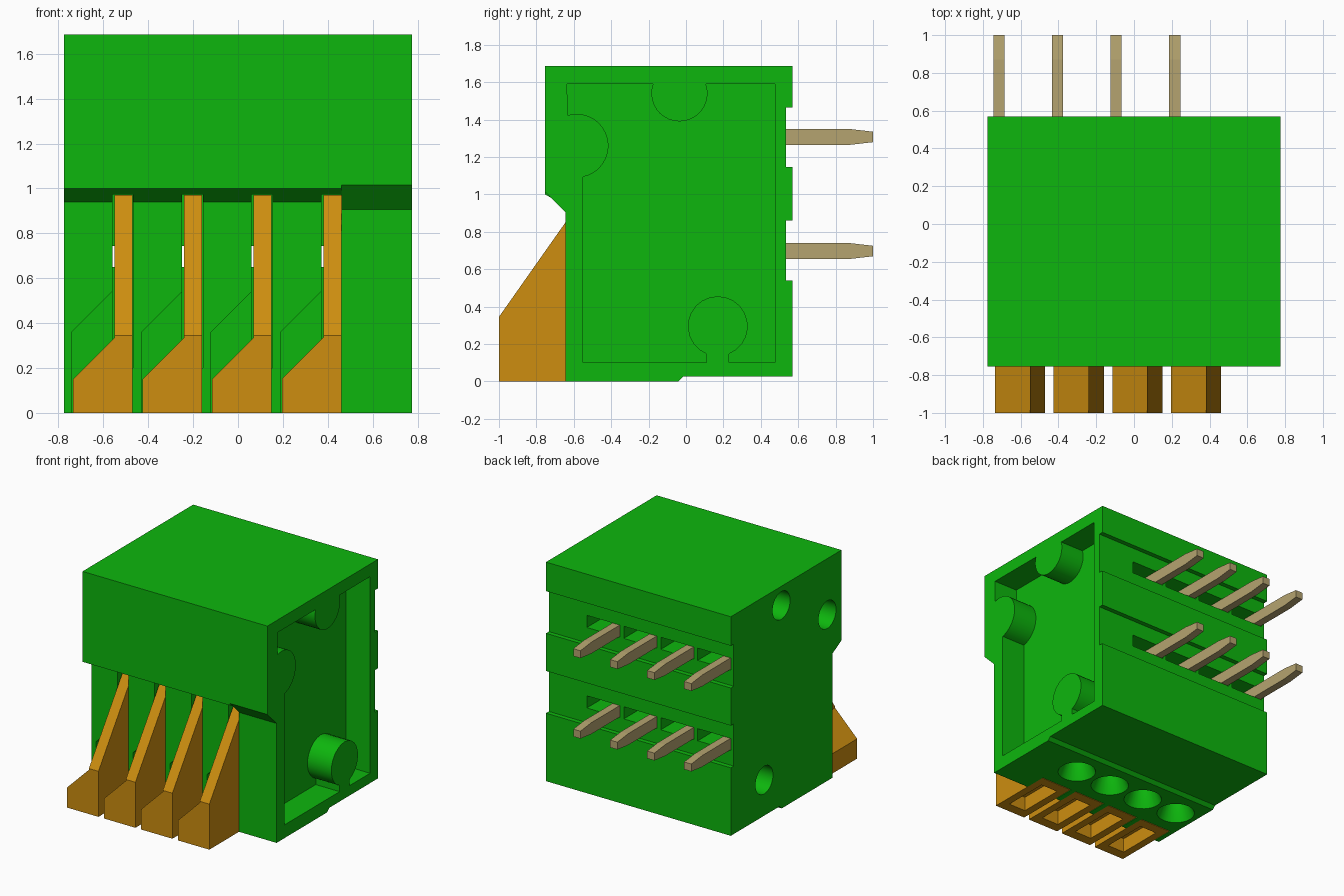
import bpy, bmesh, math
from mathutils import Matrix, Vector

cube = bpy.data.objects.get("Cube")
if cube:
    bpy.data.objects.remove(cube, do_unlink=True)


def material(name, rgb):
    m = bpy.data.materials.new(name)
    m.use_nodes = True
    m.diffuse_color = (*rgb, 1)
    m.node_tree.nodes["Principled BSDF"].inputs["Base Color"].default_value = (*rgb, 1)
    return m


GREEN = material("green plastic", (0.004, 0.47, 0.004))
ORANGE = material("orange plastic", (0.61, 0.27, 0.005))
METAL = material("tan metal", (0.46, 0.37, 0.16))


def to_object(name, bm, mat=None):
    bmesh.ops.recalc_face_normals(bm, faces=bm.faces)
    me = bpy.data.meshes.new(name)
    bm.to_mesh(me)
    bm.free()
    if mat:
        me.materials.append(mat)
    ob = bpy.data.objects.new(name, me)
    bpy.context.collection.objects.link(ob)
    return ob


def prism(name, pts, a, b, axis, mat=None):
    """Extrude a (y, z) profile along x, or an (x, z) profile along y."""
    bm = bmesh.new()

    def place(p, t):
        return (t, p[0], p[1]) if axis == 'x' else (p[0], t, p[1])
    face = bm.faces.new([bm.verts.new(place(p, a)) for p in pts])
    new = bmesh.ops.extrude_face_region(bm, geom=[face])["geom"]
    vec = Vector((b - a, 0, 0)) if axis == 'x' else Vector((0, b - a, 0))
    bmesh.ops.translate(bm, vec=vec, verts=[v for v in new if isinstance(v, bmesh.types.BMVert)])
    return to_object(name, bm, mat)


def box(name, x, y, z, mat=None):
    return prism(name, [(x[0], z[0]), (x[1], z[0]), (x[1], z[1]), (x[0], z[1])],
                 y[0], y[1], 'y', mat)


def cone(name, centre, r1, r2, depth, rot=None):
    bm = bmesh.new()
    m = Matrix.Translation(centre) @ (rot or Matrix())
    bmesh.ops.create_cone(bm, cap_ends=True, segments=32, radius1=r1, radius2=r2,
                          depth=depth, matrix=m)
    return to_object(name, bm)


def cut(ob, cutter):
    """Subtract the cutter, bake the result, and delete the cutter."""
    cutter.hide_render = True
    mod = ob.modifiers.new("cut", 'BOOLEAN')
    mod.operation, mod.solver, mod.object = 'DIFFERENCE', 'EXACT', cutter
    dg = bpy.context.evaluated_depsgraph_get()
    dg.update()
    me = bpy.data.meshes.new_from_object(ob.evaluated_get(dg))
    ob.modifiers.clear()
    ob.data = me
    bpy.data.objects.remove(cutter, do_unlink=True)


def arc(cy, cz, r, a0, a1, n=20):
    return [(cy + r * math.cos(math.radians(a0 + (a1 - a0) * i / n)),
             cz + r * math.sin(math.radians(a0 + (a1 - a0) * i / n))) for i in range(n + 1)]


# Housing: one side profile, with a different chamfer under the front overhang
def housing_profile(high, low):
    return [(-0.645, 0), (-0.04, 0), (-0.015, 0.025), (0.57, 0.025), (0.57, 0.54),
            (0.535, 0.54), (0.535, 0.86), (0.57, 0.86), (0.57, 1.145), (0.535, 1.145),
            (0.535, 1.465), (0.57, 1.465), (0.57, 1.685), (-0.755, 1.685),
            (-0.755, high), (-0.645, low)]


SEAM = 0.462
housing = prism("housing", housing_profile(1.0, 0.94), -0.775, SEAM, 'x', GREEN)
end_wall = prism("end_wall", housing_profile(1.015, 0.905), SEAM, 0.775, 'x', GREEN)

# Recess in the end wall, leaving three locating pegs
recess = ([(-0.635, 1.59)] + arc(-0.035, 1.54, 0.15, 161, 379)
          + [(0.475, 1.59), (0.475, 0.1), (0.23, 0.1)] + arc(0.17, 0.295, 0.16, -68, 248)
          + [(0.11, 0.1), (-0.55, 0.1)] + arc(-0.585, 1.26, 0.17, -78, 107))
cut(end_wall, prism("recess_cutter", recess, 0.575, 0.9, 'x'))

# Matching peg holes in the opposite end
for y, z in ((-0.035, 1.54), (-0.585, 1.26), (0.17, 0.295)):
    cut(housing, cone("peg_hole_cutter", (-0.775, y, z), 0.105, 0.105, 0.4,
                      Matrix.Rotation(math.pi / 2, 4, 'Y')))

ROWS = (0.697, 1.307)
for i in range(4):
    x0 = -0.735 + 0.31 * i
    n = i + 1

    # Lever cavity: stepped foot pocket and a tall narrow slot
    cut(housing, prism("foot_cutter", [(x0 - 0.005, -0.1), (x0 - 0.005, 0.36), (x0 + 0.185, 0.55),
                                       (x0 + 0.265, 0.55), (x0 + 0.265, -0.1)], -0.8, -0.475, 'y'))
    cut(housing, box("slot_cutter", (x0 + 0.176, x0 + 0.268), (-0.72, -0.40), (0.2, 0.972)))

    # Funnel-shaped wire entry underneath
    wx = x0 + 0.133
    cut(housing, cone("funnel_cutter", (wx, -0.25, 0.06), 0.14, 0.08, 0.14))
    cut(housing, cone("bore_cutter", (wx, -0.25, 0.26), 0.08, 0.08, 0.4))

    # Pin windows in the back; the lower one runs through to the lever slot
    for z, depth in zip(ROWS, (-0.43, 0.15)):
        cut(housing, box("window_cutter", (x0 - 0.018, x0 + 0.262), (depth, 0.7),
                         (z - 0.046, z + 0.046)))

    # Lever: hollow foot with a sloping shoulder, and a raked arm
    foot = prism(f"lever_foot_{n}", [(x0, 0), (x0, 0.15), (x0 + 0.185, 0.335),
                                     (x0 + 0.265, 0.335), (x0 + 0.265, 0)],
                 -1, -0.48, 'y', ORANGE)
    cut(foot, box("foot_hollow_cutter", (x0 + 0.06, x0 + 0.205), (-0.92, -0.56), (-0.1, 0.11)))
    prism(f"lever_arm_{n}", [(-1, 0.335), (-1, 0.345), (-0.56, 0.97), (-0.48, 0.97),
                             (-0.48, 0.335)], x0 + 0.185, x0 + 0.265, 'x', ORANGE)

    # Pins with tapered tips
    for z, row in zip(ROWS, ("lower", "upper")):
        prism(f"{row}_pin_{n}", [(0.15, z - 0.043), (0.87, z - 0.043), (1, z - 0.028),
                                 (1, z + 0.028), (0.87, z + 0.043), (0.15, z + 0.043)],
              x0 - 0.01, x0 + 0.05, 'x', METAL)

# Smooth the round holes and pegs, keeping edges sharp
for ob in (housing, end_wall):
    bpy.ops.object.select_all(action='DESELECT')
    ob.select_set(True)
    bpy.context.view_layer.objects.active = ob
    bpy.ops.object.shade_smooth_by_angle(angle=math.radians(25))
